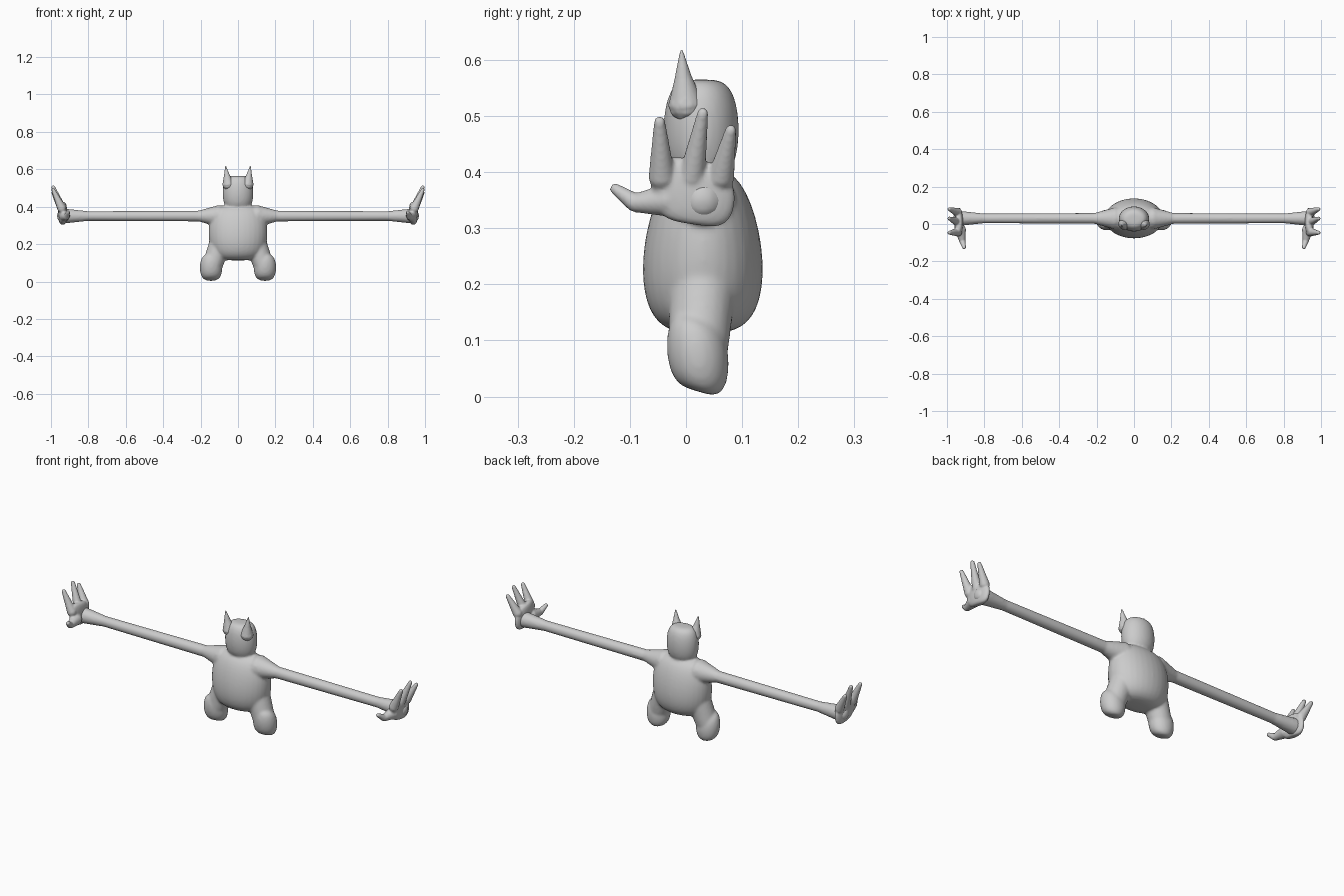
import bpy, bmesh
from math import hypot
from mathutils import Matrix, Vector

default_cube = bpy.data.objects.get("Cube")
if default_cube:
    bpy.data.objects.remove(default_cube)

# One plain colour for the whole figure
plain_grey = bpy.data.materials.new("plain grey")
plain_grey.use_nodes = True
plain_grey.diffuse_color = (0.6, 0.6, 0.6, 1)
shader = plain_grey.node_tree.nodes["Principled BSDF"]
shader.inputs["Base Color"].default_value = plain_grey.diffuse_color


def blob(bm, centre, radii, box_x=0.5, box_y=0.5, taper=0, lean=0):
    """Rounded lump: lower box values square it off, taper thins the top in y,
    and lean lowers the back."""
    sphere = bmesh.ops.create_uvsphere(bm, u_segments=32, v_segments=24, radius=1)
    for vert in sphere["verts"]:
        x, y, z = vert.co
        ring = max(hypot(x, y), 0.001)
        x *= radii[0] * ring ** (box_x - 1)
        y *= radii[1] * ring ** (box_y - 1) * (1 - taper * z)
        vert.co = Vector(centre) + Vector((x, y, z * radii[2] - lean * y))


def chain(bm, points, radii):
    """Tapered tube through the points, with a ball at every joint."""
    points = [Vector(point) for point in points]
    for point, radius in zip(points, radii):
        bmesh.ops.create_icosphere(bm, subdivisions=2, radius=radius,
                                   matrix=Matrix.Translation(point))
    for start, end, thick, thin in zip(points, points[1:], radii, radii[1:]):
        axis = end - start
        turn = axis.to_track_quat('Z', 'Y').to_matrix().to_4x4()
        place = Matrix.Translation((start + end) / 2) @ turn
        bmesh.ops.create_cone(bm, cap_ends=True, segments=20, radius1=thick,
                              radius2=thin, depth=axis.length, matrix=place)


def finish(bm, name, voxel, smoothing):
    """Mirror the parts across the body and fuse them into one soft skin."""
    mesh = bpy.data.meshes.new(name)
    bm.to_mesh(mesh)
    bm.free()
    mesh.materials.append(plain_grey)
    part = bpy.data.objects.new(name, mesh)
    bpy.context.collection.objects.link(part)
    mirror = part.modifiers.new("other side", 'MIRROR')
    mirror.use_mirror_merge = False
    fuse = part.modifiers.new("fuse", 'REMESH')
    fuse.mode = 'VOXEL'
    fuse.voxel_size = voxel
    fuse.use_smooth_shade = True
    soften = part.modifiers.new("soften", 'SMOOTH')
    soften.iterations = smoothing


# Torso, head and neck
body = bmesh.new()
blob(body, centre=(0, 0.03, 0.26), radii=(0.157, 0.105, 0.147),
     box_x=0.4, box_y=0.6, taper=0.15)
blob(body, centre=(0, 0.027, 0.475), radii=(0.082, 0.067, 0.09), box_x=0.4)

# Leg and tilted foot
blob(body, centre=(0.144, 0.021, 0.075), radii=(0.06, 0.055, 0.066), lean=0.3)
chain(body, points=[(0.136, 0.022, 0.09), (0.095, 0.03, 0.2)], radii=[0.054, 0.06])

# Long arm, flaring at the shoulder and the wrist
arm_flare = {0.1: 0.06, 0.21: 0.029, 0.8: 0.026, 0.93: 0.04}
chain(body, points=[(x, 0.03, 0.35) for x in arm_flare], radii=list(arm_flare.values()))
finish(body, "body_and_arms", voxel=0.0065, smoothing=5)

# Pointed ears
ears = bmesh.new()
chain(ears, points=[(0.052, 0, 0.52), (0.06, -0.005, 0.57), (0.066, -0.008, 0.616)],
      radii=[0.032, 0.015, 0.003])
finish(ears, "ears", voxel=0.003, smoothing=2)

# Palms
hands = bmesh.new()
blob(hands, centre=(0.937, 0.012, 0.365), radii=(0.024, 0.075, 0.058), lean=0.15)

# Three fingers, given by base y, tip y and tip height
for base, tip, top in ((-0.043, -0.047, 0.5), (0.01, 0.03, 0.515), (0.062, 0.08, 0.485)):
    chain(hands, points=[(0.942, base, 0.39), (0.988, tip, top - 0.01)],
          radii=[0.024, 0.01])

# Thumb reaching forward
chain(hands, points=[(0.928, -0.03, 0.35), (0.918, -0.09, 0.345), (0.908, -0.126, 0.37)],
      radii=[0.03, 0.017, 0.01])
finish(hands, "hands", voxel=0.0045, smoothing=2)
